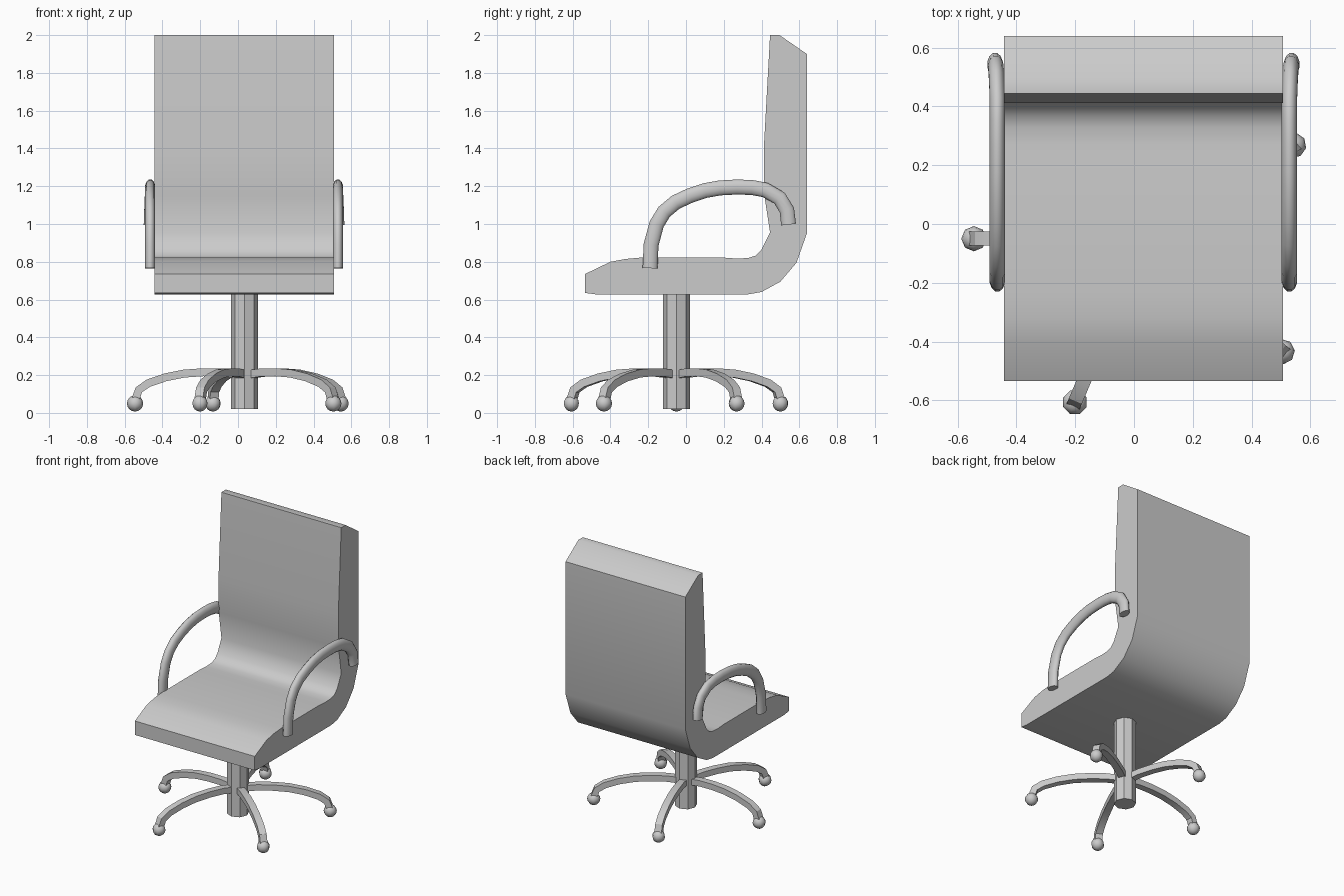
import bpy, bmesh, math
from mathutils import Matrix, Vector

if "Cube" in bpy.data.objects:
    bpy.data.objects.remove(bpy.data.objects["Cube"])

CX, CY = 0.035, -0.05          # column axis


def finish(name, bm, angle):
    bmesh.ops.recalc_face_normals(bm, faces=bm.faces)
    me = bpy.data.meshes.new(name)
    bm.to_mesh(me)
    bm.free()
    ob = bpy.data.objects.new(name, me)
    bpy.context.collection.objects.link(ob)
    bpy.ops.object.select_all(action='DESELECT')
    ob.select_set(True)
    bpy.context.view_layer.objects.active = ob
    if angle:
        bpy.ops.object.shade_smooth_by_angle(angle=math.radians(angle))
    return ob


def sweep(name, path, across, thick, sides, place, angle, flare=0.0):
    """Sweep an elliptic or square section along a path in the local xz plane."""
    bm = bmesh.new()
    pts = [Vector(p) for p in path]
    k = math.sqrt(2) if sides == 4 else 1.0
    rings = []
    for i, p in enumerate(pts):
        d0 = (p - pts[max(i - 1, 0)]).normalized()
        d1 = (pts[min(i + 1, len(pts) - 1)] - p).normalized()
        t = (d0 + d1).normalized()
        n = Vector((-t.y, t.x))
        off = flare * max(0, i - len(pts) + 4) / 3
        ring = []
        for j in range(sides):
            a = 2 * math.pi * (j + 0.5) / sides
            q = p + n * (k * thick * math.sin(a))
            ring.append(bm.verts.new(place @ Vector((q.x, k * across * math.cos(a) + off, q.y))))
        rings.append(ring)
    for a, b in zip(rings, rings[1:]):
        for j in range(sides):
            m = (j + 1) % sides
            bm.faces.new((a[j], a[m], b[m], b[j]))
    bm.faces.new(rings[0])
    bm.faces.new(rings[-1])
    return finish(name, bm, angle)


# Seat and back: one side profile extruded across the width
profile = [(-0.535, 0.635), (-0.48, 0.628), (0.33, 0.628), (0.40, 0.64), (0.50, 0.695),
           (0.585, 0.795), (0.64, 0.95), (0.64, 1.90), (0.495, 2.0), (0.445, 2.0),
           (0.412, 1.4), (0.415, 1.15), (0.445, 0.955), (0.40, 0.865), (0.37, 0.833),
           (0.33, 0.82), (0.27, 0.817), (0.20, 0.822), (-0.24, 0.822), (-0.32, 0.815),
           (-0.40, 0.80), (-0.535, 0.735)]
bm = bmesh.new()
face = bm.faces.new([bm.verts.new((-0.443, y, z)) for y, z in profile])
ext = bmesh.ops.extrude_face_region(bm, geom=[face])
bmesh.ops.translate(bm, vec=(0.95, 0, 0),
                    verts=[v for v in ext['geom'] if isinstance(v, bmesh.types.BMVert)])
finish("seat_and_back", bm, 40)

# Armrests: flattened tubes, mirrored about the seat centre
arm = [(-0.19, 0.766), (-0.185, 0.89), (-0.155, 1.0), (-0.115, 1.065), (-0.055, 1.115),
       (0.02, 1.15), (0.10, 1.177), (0.18, 1.191), (0.27, 1.196), (0.35, 1.193),
       (0.42, 1.18), (0.495, 1.137), (0.534, 1.074), (0.543, 0.997)]
for name, side in (("right_armrest", 1), ("left_armrest", -1)):
    place = Matrix(((0, side, 0, 0.032 + side * 0.497), (1, 0, 0, 0), (0, 0, 1, 0), (0, 0, 0, 1)))
    sweep(name, arm, 0.027, 0.041, 12, place, 50, flare=0.008)

# Column: octagonal post
bm = bmesh.new()
bmesh.ops.create_cone(bm, cap_ends=True, segments=8, radius1=0.072, radius2=0.072, depth=0.63,
                      matrix=Matrix.Translation((CX, CY, 0.335)))
finish("column", bm, 0)

# Star base: five curved legs with ball feet
for i, (deg, reach) in enumerate([(32, 0.60), (107, 0.575), (180, 0.58), (247, 0.605), (320.7, 0.607)]):
    place = Matrix.Translation((CX, CY, 0)) @ Matrix.Rotation(math.radians(deg), 4, 'Z')
    s = reach / 0.58
    leg = [(0.03, 0.203), (0.12, 0.214), (0.22, 0.215), (0.32, 0.208), (0.42, 0.188),
           (0.51, 0.157), (0.56, 0.122), (0.578, 0.07)]
    sweep(f"base_leg_{i + 1}", [(r * s, z) for r, z in leg], 0.024, 0.021, 4, place, 30)
    bm = bmesh.new()
    bmesh.ops.create_uvsphere(bm, u_segments=8, v_segments=8, radius=0.043,
                              matrix=place @ Matrix.Translation((reach, 0, 0.05)))
    finish(f"ball_foot_{i + 1}", bm, 60)
